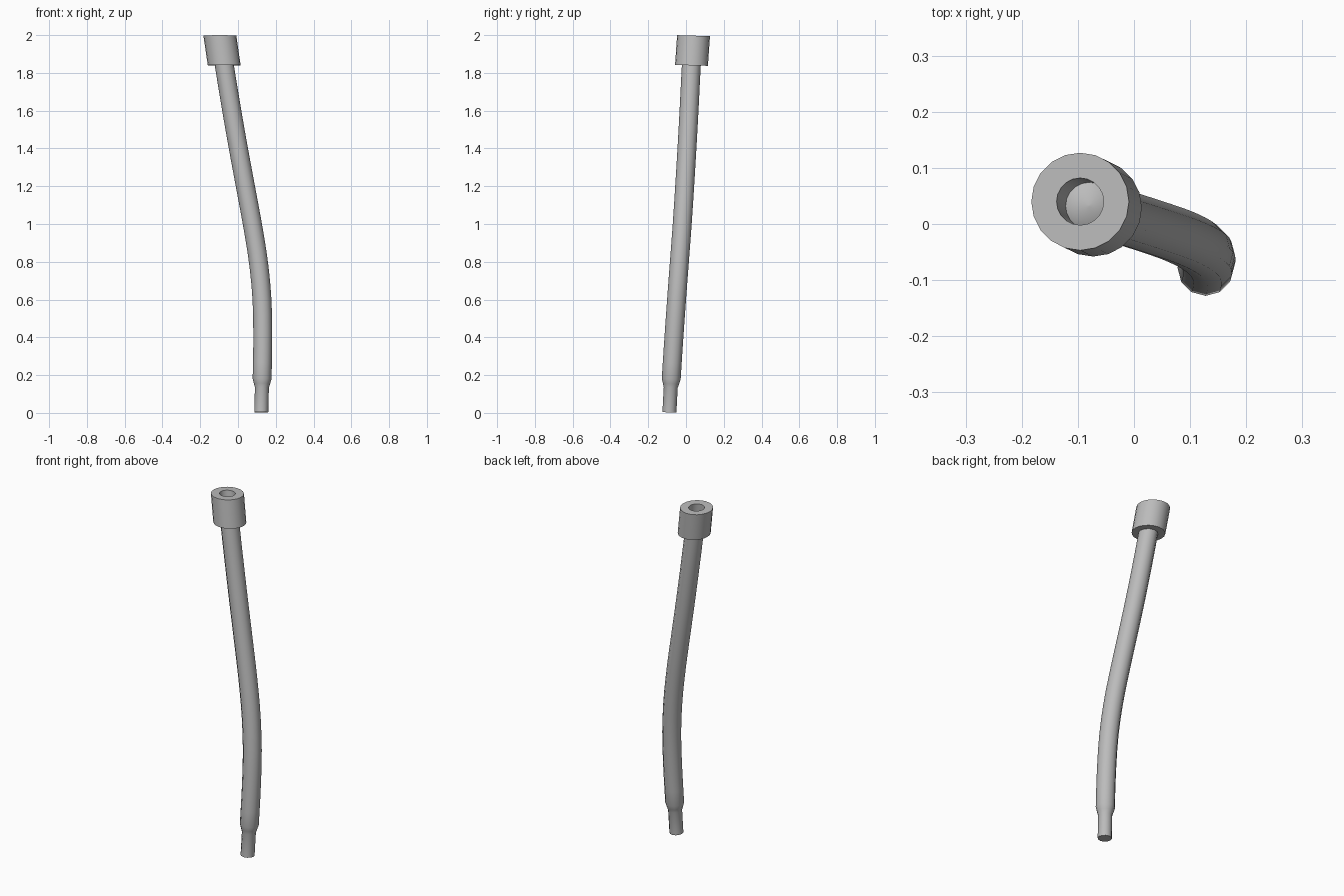
import bpy, bmesh, math
from mathutils import Vector

cube = bpy.data.objects.get("Cube")
if cube:
    bpy.data.objects.remove(cube, do_unlink=True)

grey = bpy.data.materials.new("plain grey")
grey.use_nodes = True
grey.diffuse_color = (0.5, 0.5, 0.5, 1)
grey.node_tree.nodes["Principled BSDF"].inputs["Base Color"].default_value = (0.5, 0.5, 0.5, 1)


def loft(name, rings, sides, smooth_angle):
    """Skin a closed surface through rings of (centre, normal, radius)."""
    bm = bmesh.new()
    loops = []
    for centre, normal, radius in rings:
        turn = Vector((0, 0, 1)).rotation_difference(normal)
        loop = []
        for i in range(sides):
            a = math.tau * i / sides
            offset = Vector((math.cos(a), math.sin(a), 0)) * radius
            loop.append(bm.verts.new(centre + turn @ offset))
        loops.append(loop)
    for low, high in zip(loops, loops[1:]):
        for i in range(sides):
            j = (i + 1) % sides
            bm.faces.new((low[i], low[j], high[j], high[i]))
    bm.faces.new(loops[0][::-1])
    bm.faces.new(loops[-1])
    bmesh.ops.recalc_face_normals(bm, faces=bm.faces)
    mesh = bpy.data.meshes.new(name)
    bm.to_mesh(mesh)
    bm.free()
    mesh.materials.append(grey)
    obj = bpy.data.objects.new(name, mesh)
    bpy.context.collection.objects.link(obj)
    bpy.ops.object.select_all(action='DESELECT')
    obj.select_set(True)
    bpy.context.view_layer.objects.active = obj
    bpy.ops.object.shade_smooth_by_angle(angle=math.radians(smooth_angle))
    return obj


# Centre line of the bent tube
path = [Vector(p) for p in (
    (0.123, -0.088, 0), (0.128, -0.077, 0.2), (0.131, -0.064, 0.4),
    (0.127, -0.05, 0.6), (0.108, -0.035, 0.8), (0.076, -0.02, 1),
    (0.039, -0.007, 1.2), (0.002, 0.005, 1.4), (-0.033, 0.016, 1.6),
    (-0.066, 0.026, 1.8), (-0.097, 0.037, 2))]


def at(z):
    """Catmull-Rom point on the centre line at height z."""
    last = len(path) - 1
    step = path[1].z
    k = min(max(int(z / step), 0), last - 1)
    t = z / step - k
    b, c = path[k], path[k + 1]
    a = path[k - 1] if k > 0 else 2 * b - c
    d = path[k + 2] if k + 2 <= last else 2 * c - b
    return 0.5 * (2 * b + (c - a) * t + (2 * a - 5 * b + 4 * c - d) * t ** 2
                  + (3 * b - a - 3 * c + d) * t ** 3)


def section(z, radius):
    return at(z), (at(z + 0.01) - at(z - 0.01)).normalized(), radius


# Tube with its narrow foot, short taper and banded bend
heights = [0.18 + 0.084 * i for i in range(21)]
tube = [section(0.003, 0.037), section(0.135, 0.037), section(0.155, 0.043)]
tube += [section(z, 0.05) for z in heights]
loft("bent_tube", tube, 12, 35)

# Hollow collar on top, with a slightly domed floor in its socket
up = Vector((0, 0.03, 1)).normalized()
base, top = Vector((-0.073, 0.029, 1.84)), Vector((-0.096, 0.04, 1.997))
floor = base.lerp(top, 0.3)
collar = [(base, up, 0.087), (top, up, 0.087), (top, up, 0.042),
          (floor, up, 0.042), (floor + up * 0.008, up, 0.03),
          (floor + up * 0.014, up, 0.002)]
loft("collar", collar, 20, 35)
